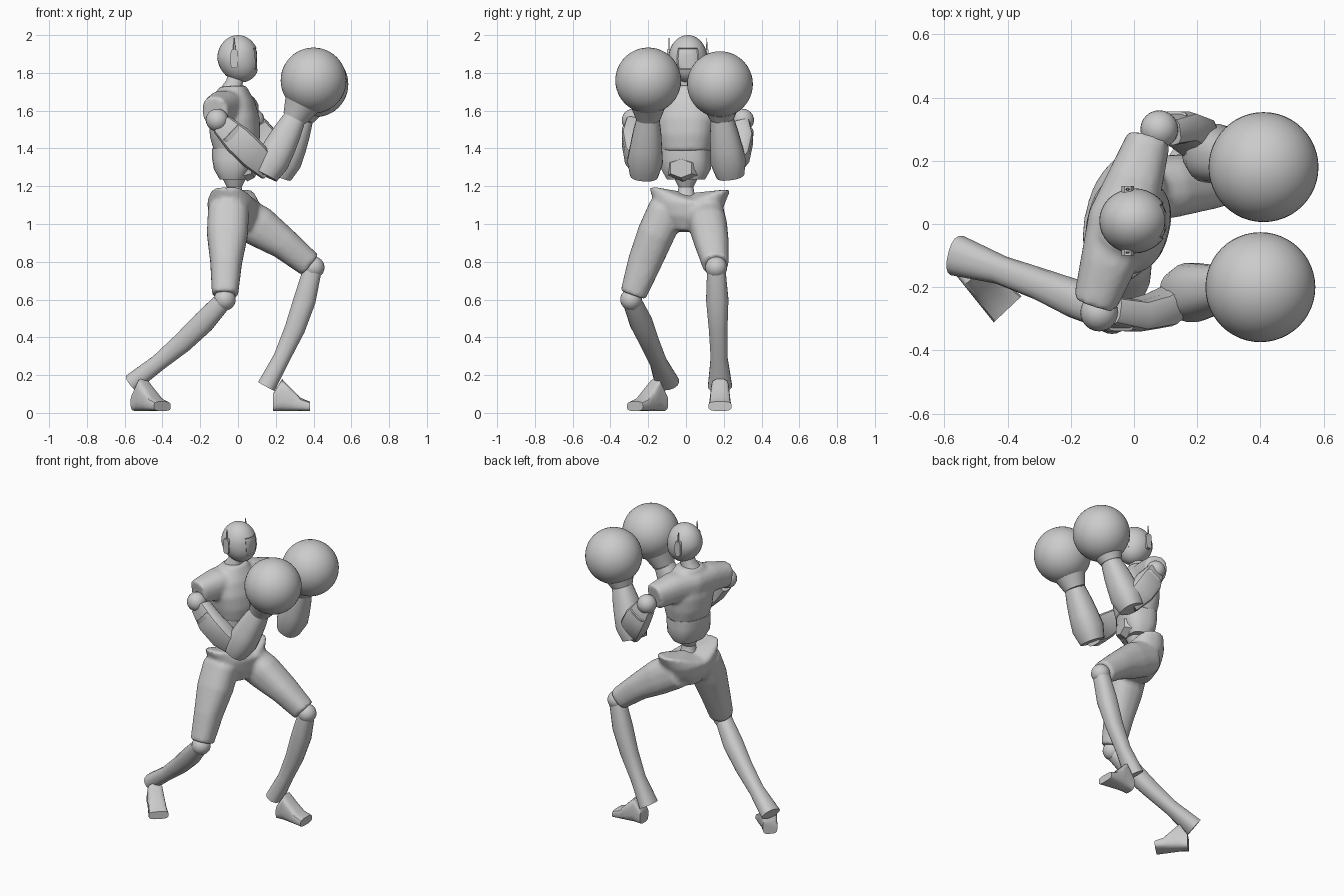
import bpy, bmesh, math
from mathutils import Vector

if "Cube" in bpy.data.objects:
    bpy.data.objects.remove(bpy.data.objects["Cube"], do_unlink=True)

grey = bpy.data.materials.new("plain_grey")
grey.use_nodes = True
tone = (0.6, 0.6, 0.6, 1)
grey.diffuse_color = tone
grey.node_tree.nodes["Principled BSDF"].inputs["Base Color"].default_value = tone

X, Y, Z = Vector((1, 0, 0)), Vector((0, 1, 0)), Vector((0, 0, 1))
ACROSS = Vector((0.25, 1, 0)).normalized()   # shoulder line of the turned body
AHEAD = ACROSS.cross(Z)                      # direction the chest points


def section(bm, centre, side, tangent, width, depth, count, squareness):
    """One closed superellipse ring standing across the tangent."""
    side = (side - tangent * side.dot(tangent)).normalized()
    other = side.cross(tangent)
    ring = []
    for k in range(count):
        angle = math.tau * (k + 0.5) / count
        u, v = [math.copysign(abs(t) ** (2 / squareness), t)
                for t in (math.cos(angle), math.sin(angle))]
        ring.append(bm.verts.new(centre + side * u * width + other * v * depth))
    return ring


def skin(bm, rings):
    """Join rings into a tube and return the closing face at its end."""
    for lower, upper in zip(rings, rings[1:]):
        for k in range(len(lower)):
            m = (k + 1) % len(lower)
            bm.faces.new((lower[k], lower[m], upper[m], upper[k]))
    bm.faces.new(rings[0])
    return bm.faces.new(rings[-1])


def limb(bm, start, end, widths, depths=None, side=Y, bow=None, count=16, squareness=2.4):
    """Evenly spaced rings from start to end, optionally bowed in the middle."""
    start, end = Vector(start), Vector(end)
    bow = bow or Vector()
    rings = []
    for i, (width, depth) in enumerate(zip(widths, depths or widths)):
        f = i / (len(widths) - 1)
        centre = start.lerp(end, f) + bow * math.sin(math.pi * f)
        tangent = (end - start + bow * math.pi * math.cos(math.pi * f)).normalized()
        rings.append(section(bm, centre, side, tangent, width, depth, count, squareness))
    return skin(bm, rings)


def finish(name, bm, angle=35):
    bmesh.ops.recalc_face_normals(bm, faces=bm.faces)
    mesh = bpy.data.meshes.new(name)
    bm.to_mesh(mesh)
    bm.free()
    mesh.materials.append(grey)
    ob = bpy.data.objects.new(name, mesh)
    bpy.context.scene.collection.objects.link(ob)
    bpy.ops.object.select_all(action="DESELECT")
    ob.select_set(True)
    bpy.context.view_layer.objects.active = ob
    bpy.ops.object.shade_smooth_by_angle(angle=math.radians(angle))
    return ob


def part(name, *args, **options):
    bm = bmesh.new()
    limb(bm, *args, **options)
    finish(name, bm)


def ball(name, centre, radius, segments=24):
    bm = bmesh.new()
    bmesh.ops.create_uvsphere(bm, u_segments=segments, v_segments=segments // 2, radius=radius)
    bmesh.ops.translate(bm, vec=centre, verts=bm.verts)
    finish(name, bm)


def fuse(ob):
    """Join overlapping volumes into one soft cloth-like shell."""
    remesh = ob.modifiers.new("fuse", "REMESH")
    remesh.mode = "VOXEL"
    remesh.voxel_size = 0.012
    remesh.use_smooth_shade = True
    ob.modifiers.new("soften", "SMOOTH").iterations = 6


# Joint positions of the fighting stance
POSE = {
    "right": dict(shoulder=(-0.11, -0.28, 1.55), elbow=(0.16, -0.22, 1.29),
                  wrist=(0.3, -0.2, 1.56), fist=(0.4, -0.2, 1.76),
                  hip=(-0.05, -0.1, 1.08), knee=(-0.07, -0.29, 0.6),
                  heel=(-0.56, -0.1, 0.16), toe=(-0.4, -0.27, 0)),
    "left": dict(shoulder=(0.08, 0.3, 1.55), elbow=(0.23, 0.23, 1.29),
                 wrist=(0.34, 0.19, 1.56), fist=(0.41, 0.18, 1.74),
                 hip=(-0.02, 0.1, 1.06), knee=(0.4, 0.16, 0.77),
                 heel=(0.15, 0.18, 0.14), toe=(0.38, 0.18, 0)),
}
pose = {side: {joint: Vector(at) for joint, at in joints.items()}
        for side, joints in POSE.items()}

# Head with a flattened face, a longer jaw and a recessed visor
head_centre = Vector((0, 0.01, 1.875))
bm = bmesh.new()
bmesh.ops.create_uvsphere(bm, u_segments=32, v_segments=20, radius=0.1)
bmesh.ops.scale(bm, vec=(1.1, 1.03, 1.25), verts=bm.verts)
for v in bm.verts:
    v.co.x = min(v.co.x + max(0, -v.co.z) * 0.15, 0.105)
bm.normal_update()
visor = [f for f in bm.faces
         if f.normal.x > 0.8 and abs(f.calc_center_median().z) < 0.05]
bmesh.ops.inset_region(bm, faces=visor, thickness=0.004, depth=-0.005)
bmesh.ops.translate(bm, vec=head_centre, verts=bm.verts)
finish("head", bm)

# Ear pods with aerials
for label, out in (("left", Y), ("right", -Y)):
    ear = head_centre + out * 0.09 - X * 0.02
    part(label + "_ear_pod", ear, ear + out * 0.02, [0.02] * 2, [0.05] * 2,
         side=X, count=12, squareness=4)
    part(label + "_aerial", ear + out * 0.01, ear + out * 0.01 + Z * 0.11,
         (0.006, 0.002), (0.01, 0.003), count=6)

part("neck", (-0.04, 0, 1.68), head_centre - Z * 0.06, (0.07, 0.045, 0.045))

# Chest shell fused with its short sleeves
bm = bmesh.new()
limb(bm, (-0.01, 0, 1.38), (-0.03, 0, 1.73), (0.13, 0.15, 0.16, 0.14, 0.08),
     (0.11, 0.13, 0.13, 0.11, 0.07), side=ACROSS, count=24)
cuffs = [joints["shoulder"].lerp(Vector((-0.25, 0, 2)), 0.1) for joints in pose.values()]
limb(bm, *cuffs, (0.07, 0.09, 0.11, 0.09, 0.07), (0.08, 0.09, 0.09, 0.09, 0.08),
     side=AHEAD, bow=Z * 0.03)
fuse(finish("chest", bm))

# Waist, belly hub and spine
waist = Vector((-0.02, 0, 1.235))
part("abdomen", waist, waist + Z * 0.165, (0.1, 0.13, 0.13, 0.13), (0.07, 0.1, 0.11, 0.11),
     side=ACROSS, count=24, squareness=2.8)
hub = waist + Z * 0.06 + AHEAD * 0.07
part("belly_hub", hub, hub + AHEAD * 0.04, (0.09, 0.08, 0.065), (0.07, 0.06, 0.05),
     side=ACROSS, count=6)
part("spine", waist - Z * 0.16, waist + Z * 0.02, (0.09, 0.05, 0.04, 0.07))

# Trousers: saddle-topped hips fused with both thighs
bm = bmesh.new()
brim = limb(bm, (-0.02, 0.01, 0.96), (-0.03, 0.02, 1.19), (0.07, 0.15, 0.19, 0.22),
            (0.08, 0.12, 0.13, 0.11), side=ACROSS, count=24)
for v in brim.verts:
    v.co.z -= 0.07 * max(0, 1 - abs(v.co.y - 0.02) / 0.2)
bmesh.ops.poke(bm, faces=[brim])
for joints in pose.values():
    limb(bm, joints["hip"], joints["hip"].lerp(joints["knee"], 0.95),
         (0.1, 0.1, 0.09, 0.07), (0.11, 0.11, 0.085, 0.07), bow=Z * 0.02)
fuse(finish("trousers", bm))

for label, joints in pose.items():
    out = Y if label == "left" else -Y
    shoulder, elbow, wrist, fist = [joints[j] for j in ("shoulder", "elbow", "wrist", "fist")]
    knee, heel, toe = [joints[j] for j in ("knee", "heel", "toe")]

    # Leg: knee ball, shin flaring into a heel spur
    ball(label + "_knee", knee, 0.058)
    part(label + "_shin", knee.lerp(heel, 0.03), heel, (0.05, 0.06, 0.05, 0.045, 0.065),
         (0.05, 0.06, 0.055, 0.045, 0.05), bow=X * 0.03)

    # Foot: upright box sections resting on the sole, sloping to the toe
    bm = bmesh.new()
    back = heel.lerp(toe, 0.15)
    back.z = 0
    ahead = (toe - back).normalized()
    skin(bm, [section(bm, back.lerp(toe, i / 4) + Z * (height + 0.01), ahead.cross(Z), ahead,
                      0.045 + 0.004 * i, height, 16, 3.5)
              for i, height in enumerate((0.045, 0.085, 0.06, 0.035, 0.025))])
    finish(label + "_foot", bm)

    # Arm: shoulder ball, angular upper arm with an outer plate
    ball(label + "_shoulder", shoulder, 0.06)
    part(label + "_upper_arm", shoulder.lerp(elbow, 0.1), elbow, (0.045, 0.05, 0.055, 0.045),
         (0.06, 0.08, 0.08, 0.06), bow=out * 0.04, count=12, squareness=4)
    part(label + "_arm_plate", shoulder.lerp(elbow, 0.25) + out * 0.055, elbow + out * 0.04,
         (0.02, 0.025, 0.02), (0.055, 0.05, 0.04), count=12, squareness=4)

    # Flared forearm, cuff and round glove
    part(label + "_forearm", elbow.lerp(wrist, -0.12), wrist, (0.075, 0.095, 0.085, 0.075, 0.06),
         (0.07, 0.09, 0.085, 0.075, 0.06), count=20)
    part(label + "_cuff", wrist, wrist.lerp(fist, 0.6), (0.066, 0.09, 0.12), count=24, squareness=2)
    ball(label + "_glove", fist, 0.174, segments=48)
